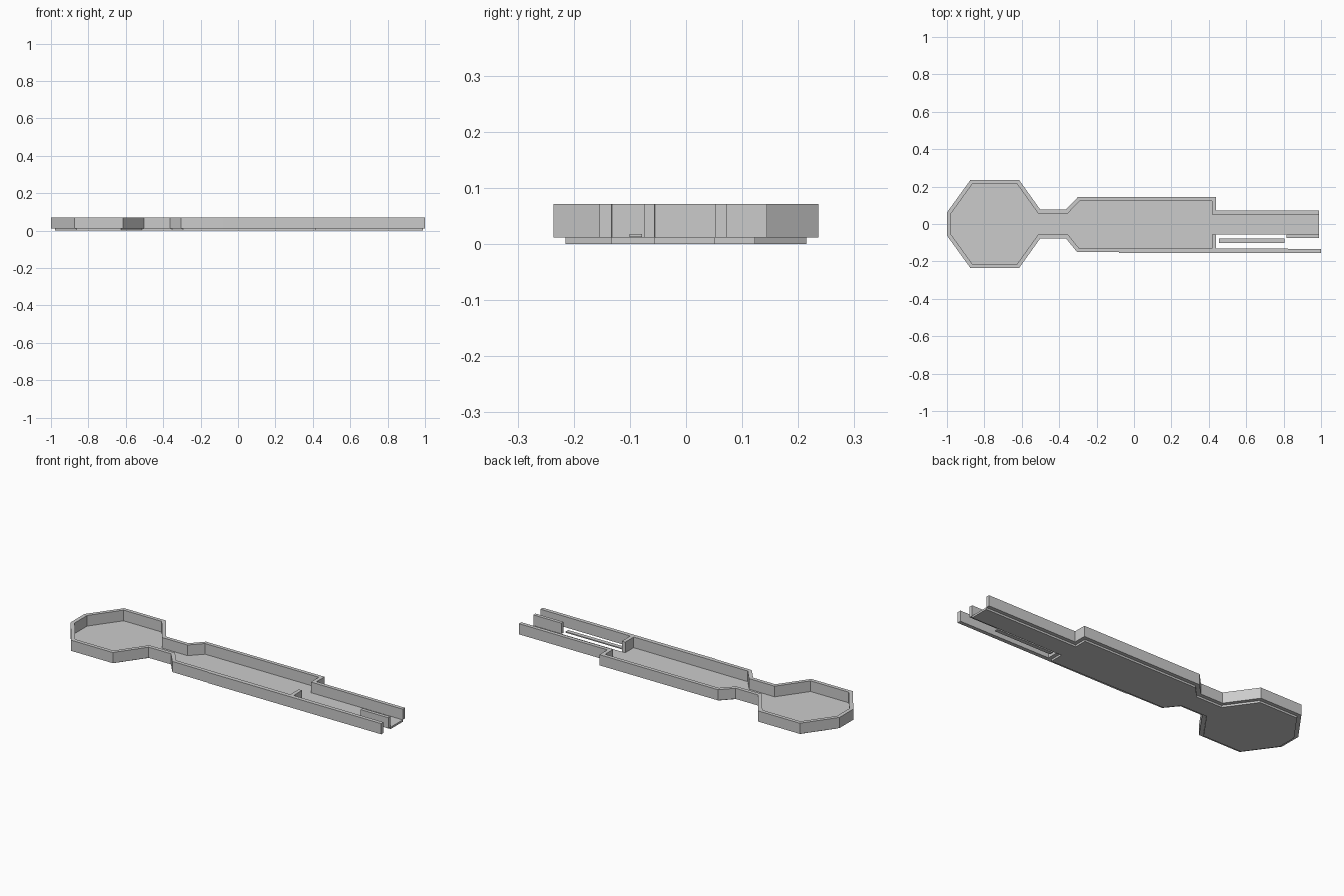
import bpy, bmesh
from mathutils import Vector

if "Cube" in bpy.data.objects:
    bpy.data.objects.remove(bpy.data.objects["Cube"])

FLOOR_Z, TOP_Z, WALL = 0.011, 0.071, 0.021


def prism(name, pts, z0, z1):
    """Extrude a flat outline between two heights."""
    bm = bmesh.new()
    face = bm.faces.new([bm.verts.new((x, y, z0)) for x, y in pts])
    new = bmesh.ops.extrude_face_region(bm, geom=[face])["geom"]
    bmesh.ops.translate(bm, vec=(0, 0, z1 - z0),
                        verts=[v for v in new if isinstance(v, bmesh.types.BMVert)])
    bmesh.ops.recalc_face_normals(bm, faces=bm.faces)
    mesh = bpy.data.meshes.new(name)
    bm.to_mesh(mesh)
    bm.free()
    ob = bpy.data.objects.new(name, mesh)
    bpy.context.collection.objects.link(ob)
    return ob


def rect(x0, x1, y0, y1):
    return [(x0, y0), (x1, y0), (x1, y1), (x0, y1)]


def inset(path, d):
    """Mitred offset of an open path towards its left side."""
    p = [Vector(q) for q in path]
    n = []
    for a, b in zip(p, p[1:]):
        t = (b - a).normalized()
        n.append(Vector((-t.y, t.x)))
    n = [n[0]] + n + [n[-1]]
    return [tuple(q + (a + b) * (d / (1 + a.dot(b))))
            for q, a, b in zip(p, n, n[1:])]


# Outer outline: back handle edge, round the octagonal head, front edge
head = [(-0.30, 0.144), (-0.363, 0.078), (-0.502, 0.078),
        (-0.615, 0.236), (-0.874, 0.236), (-1.0, 0.062)]
outer = [(0.99, 0.073), (0.4385, 0.073), (0.4385, 0.144)] + head
outer += [(x, -y) for x, y in reversed(head[1:])]
outer += [(-0.305, -0.149), (-0.08, -0.151), (-0.079, -0.154), (1.0, -0.154)]
inner = inset(outer, WALL)
# straighten the inside across the tiny step in the front wall
inner = inner[:-4] + [inner[-4], (1.0, -0.133)]

# Perimeter wall
prism("perimeter_wall", outer + inner[::-1], FLOOR_Z, TOP_Z)

# Floor plate, stopping short of the open slot
prism("floor_plate", inner[:-1] + [(0.4175, -0.133), (0.4175, -0.056), (0.99, -0.056)],
      0, FLOOR_Z)

# Cross wall closing the body, short handle rail, loose slot strip
prism("cross_wall", rect(0.4175, 0.4385, -0.133, -0.056), FLOOR_Z, TOP_Z)
prism("handle_rail", rect(0.815, 0.99, -0.075, -0.056), FLOOR_Z, TOP_Z)
prism("slot_strip", rect(0.454, 0.805, -0.101, -0.078), 0.012, 0.018)
